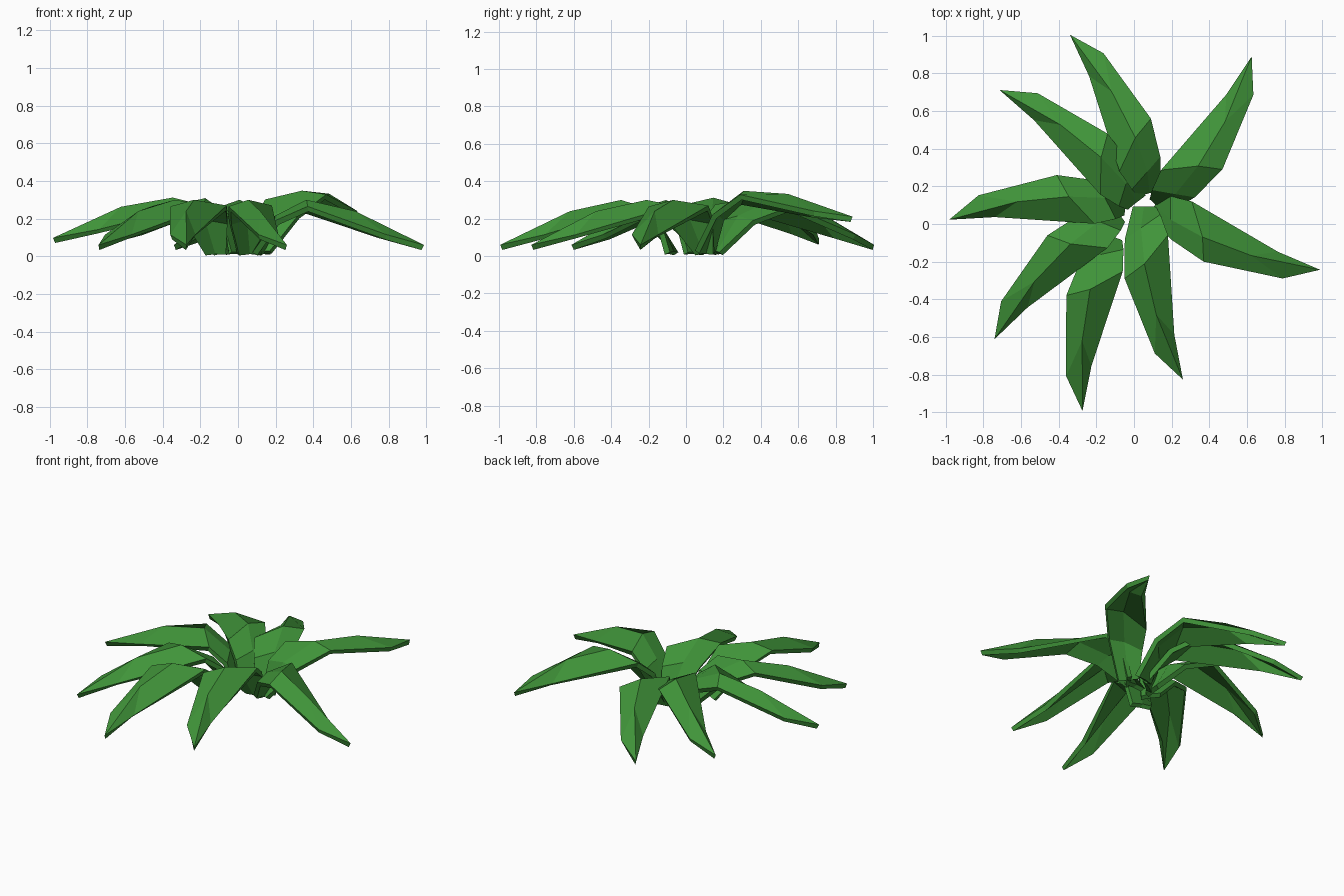
import bpy
import math
from mathutils import Matrix, Vector

cube = bpy.data.objects.get("Cube")
if cube:
    bpy.data.objects.remove(cube, do_unlink=True)

# Leaf green material
green = bpy.data.materials.new("leaf_green")
green.use_nodes = True
colour = (0.051, 0.296, 0.041, 1.0)
green.diffuse_color = colour
shader = green.node_tree.nodes["Principled BSDF"]
shader.inputs["Base Color"].default_value = colour
shader.inputs["Roughness"].default_value = 0.9

# Rows of one leaf from base to tip: right edge, raised midrib, left edge.
# The origin is the right shoulder and +x runs from there to the tip.
ROWS = [
    [(-0.31, 0.23, 0.02), (-0.28, 0.28, 0.025), (-0.25, 0.335, 0.02)],
    [(-0.18, 0.105, 0.19), (-0.19, 0.21, 0.215), (-0.2, 0.335, 0.19)],
    [(0, 0, 0.265), (-0.015, 0.13, 0.30), (-0.085, 0.315, 0.27)],
    [(0.425, -0.06, 0.115), (0.25, 0.05, 0.24), (0.39, 0.08, 0.115)],
]
TIP = (0.62, 0, 0.06)
BASE = Vector((-0.28, 0.28))


def make_leaf(name, shoulder, yaw, lift):
    """Build one folded leaf, turned by yaw degrees and raised toward the tip."""
    turn = Matrix.Rotation(math.radians(yaw), 3, "Z")
    points = [p for row in ROWS for p in row] + [TIP]
    verts = []
    for p in points:
        rise = lift * (Vector(p[:2]) - BASE).length
        place = turn @ Vector(p) + Vector((*shoulder, rise))
        verts.append(place)

    # Quads between neighbouring rows, then two triangles closing the tip
    faces = []
    for row in range(len(ROWS) - 1):
        for side in range(2):
            a = row * 3 + side
            faces.append((a, a + 3, a + 4, a + 1))
    end = len(points) - 1
    faces += [(end - 3, end, end - 2), (end - 2, end, end - 1)]

    mesh = bpy.data.meshes.new(name)
    mesh.from_pydata(verts, [], faces)
    mesh.materials.append(green)
    leaf = bpy.data.objects.new(name, mesh)
    bpy.context.collection.objects.link(leaf)

    # Leaf thickness below the upper surface
    solid = leaf.modifiers.new("thickness", "SOLIDIFY")
    solid.thickness = 0.03
    solid.offset = -1
    return leaf


# Whorl of leaves: name, right shoulder position, direction, lift
LEAVES = [
    ("back_leaf", (0.09, 0.56), 134, 0),
    ("back_left_leaf", (0.47, 0.29), 75.5, 0.16),
    ("left_leaf", (0.37, -0.2), -4, 0),
    ("front_left_leaf", (-0.05, -0.29), -60, 0),
    ("front_leaf", (-0.36, -0.38), -82, 0),
    ("front_right_leaf", (-0.46, -0.06), -117, 0),
    ("right_leaf", (-0.41, 0.26), -157.5, 0.04),
    ("back_right_leaf", (-0.14, 0.48), 158, 0.03),
]
for entry in LEAVES:
    make_leaf(*entry)
